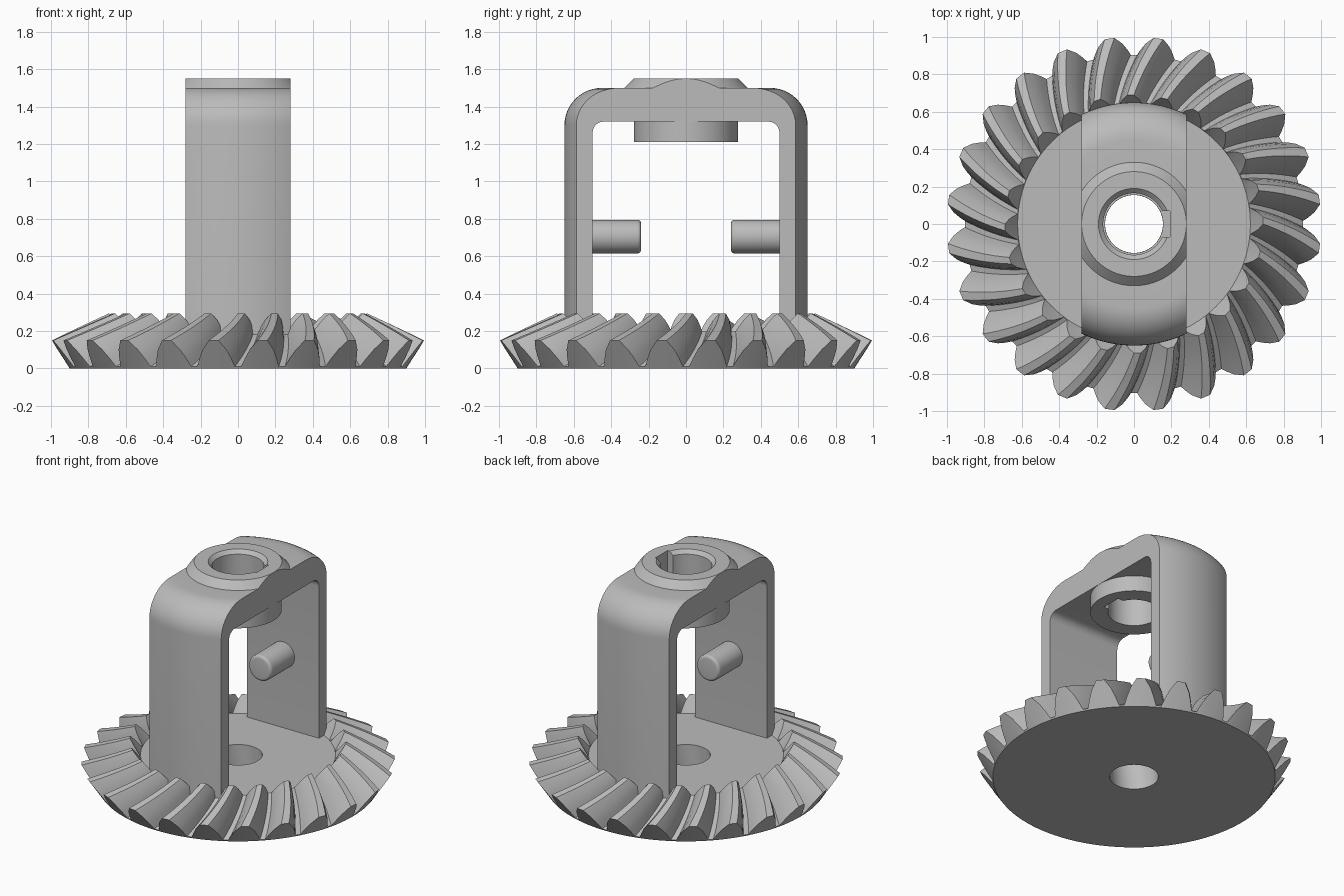
import bpy, bmesh, math
from math import sin, cos, pi, radians
from mathutils import Matrix

old = bpy.data.objects.get("Cube")
if old:
    bpy.data.objects.remove(old)

steel = bpy.data.materials.new("plain grey")
steel.use_nodes = True
GREY = (0.5, 0.5, 0.5, 1)
steel.diffuse_color = GREY
steel.node_tree.nodes["Principled BSDF"].inputs["Base Color"].default_value = GREY


def loft(name, rings, closed=False):
    """Skin equal-length rings of points, capped at the ends unless closed."""
    bm = bmesh.new()
    loops = [[bm.verts.new(p) for p in ring] for ring in rings]
    n = len(loops[0])
    pairs = list(zip(loops, loops[1:]))
    if closed:
        pairs.append((loops[-1], loops[0]))
    else:
        bm.faces.new(loops[0])
        bm.faces.new(loops[-1])
    for a, b in pairs:
        for i in range(n):
            j = (i + 1) % n
            bm.faces.new((a[i], a[j], b[j], b[i]))
    bmesh.ops.recalc_face_normals(bm, faces=bm.faces)
    mesh = bpy.data.meshes.new(name)
    bm.to_mesh(mesh)
    bm.free()
    mesh.materials.append(steel)
    obj = bpy.data.objects.new(name, mesh)
    bpy.context.collection.objects.link(obj)
    return obj


def circle(r, z, n=96):
    return [(r * cos(2 * pi * i / n), r * sin(2 * pi * i / n), z) for i in range(n)]


def lathe(name, profile, n=96):
    return loft(name, [circle(r, z, n) for r, z in profile])


def prism(name, section, x0, x1):
    """Extrude a (y, z) section along x."""
    return loft(name, [[(x, y, z) for y, z in section] for x in (x0, x1)])


def arc(cx, cz, r, a0, a1, n=12):
    return [(cx + r * cos(radians(a0 + (a1 - a0) * i / n)),
             cz + r * sin(radians(a0 + (a1 - a0) * i / n))) for i in range(n + 1)]


def select_only(obj):
    bpy.ops.object.select_all(action='DESELECT')
    obj.select_set(True)
    bpy.context.view_layer.objects.active = obj


def boolean(obj, tool, op):
    mod = obj.modifiers.new("cut", 'BOOLEAN')
    mod.operation, mod.object, mod.solver = op, tool, 'EXACT'
    select_only(obj)
    bpy.ops.object.modifier_apply(modifier=mod.name)
    bpy.data.objects.remove(tool)


def smooth(obj):
    select_only(obj)
    bpy.ops.object.shade_smooth_by_angle(angle=radians(30))


# Spiral bevel gear: tooth outline scaled towards the cone apex while twisting
TEETH, APEX, TWIST = 24, 0.617, 9.0
ROOT, TIP = (0.905, 0.01), (1.0, 0.15)
HALF = [(6.4, 0), (5.3, 0.3), (3.8, 0.65), (1.5, 1)]   # half angle, height share
outline = [(-a, h) for a, h in HALF] + [(a, h) for a, h in reversed(HALF)]


def tooth_ring(t, flat=None):
    s = 1 - 0.31 * t
    ring = []
    for k in range(TEETH):
        for a, h in outline:
            ang = radians((k + 0.5) * 360 / TEETH + a + TWIST * t)
            r = s * (ROOT[0] + (TIP[0] - ROOT[0]) * h)
            z = APEX - s * (APEX - ROOT[1] - (TIP[1] - ROOT[1]) * h)
            if flat:
                r, z = flat
            ring.append((r * cos(ang), r * sin(ang), z))
    return ring


STEPS = 8
DISC_Z, HOLE = 0.19, 0.155
rings = [tooth_ring(0, (HOLE, 0)), tooth_ring(0, (0.9, 0))]
rings += [tooth_ring(i / STEPS) for i in range(STEPS + 1)]
rings += [tooth_ring(1, (0.622, DISC_Z)), tooth_ring(1, (HOLE, DISC_Z))]
smooth(loft("bevel_gear", rings, closed=True))

# Bracket: turned body trimmed to a strip, then opened into a U
bracket = lathe("bracket", [(0.65, 0.1)] + arc(0.45, 1.3, 0.2, 0, 90)
                + [(0.33, 1.5), (0.28, 1.55)], 128)
strip = prism("strip", [(-1, 0), (1, 0), (1, 2), (-1, 2)], -0.28, 0.28)
boolean(bracket, strip, 'INTERSECT')
opening = prism("opening", [(-0.5, 0), (0.5, 0)] + arc(0.44, 1.26, 0.06, 0, 90, 6)
                + arc(-0.44, 1.26, 0.06, 90, 180, 6), -0.5, 0.5)
boolean(bracket, opening, 'DIFFERENCE')

# Hanging boss, chamfered bore and keyway
boolean(bracket, lathe("boss", [(0.279, 1.21), (0.279, 1.4)]), 'UNION')
boolean(bracket, lathe("bore", [(0.165, 1.1), (0.165, 1.525), (0.215, 1.575)]), 'DIFFERENCE')
keyway = prism("keyway", [(-0.07, 1.1), (0.07, 1.1), (0.07, 1.6), (-0.07, 1.6)], 0.05, 0.192)
boolean(bracket, keyway, 'DIFFERENCE')
smooth(bracket)

# Pins pointing inwards from both arms
for name, side in (("front_pin", 1), ("back_pin", -1)):
    pin = lathe(name, [(0.09, 0)] + arc(0.07, 0.245, 0.02, 0, 90, 5), 48)
    turn = Matrix.Rotation(radians(-90 * side), 4, 'X')
    pin.data.transform(Matrix.Translation((0, -0.505 * side, 0.705)) @ turn)
    smooth(pin)
